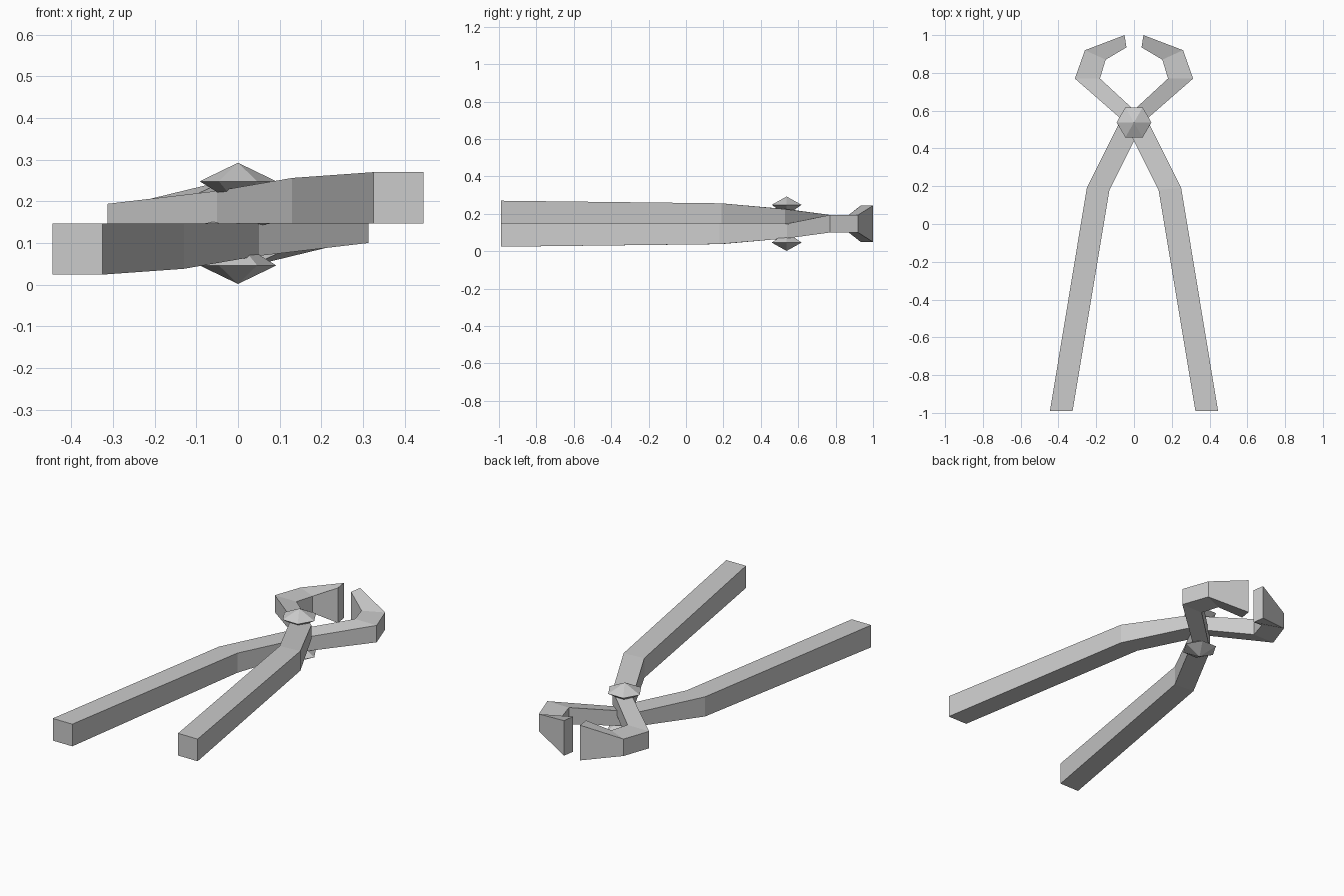
import bpy, bmesh, math
from mathutils import Matrix, Vector

cube = bpy.data.objects.get("Cube")
if cube:
    bpy.data.objects.remove(cube, do_unlink=True)

steel = bpy.data.materials.new("light_grey_steel")
steel.use_nodes = True
colour = (0.6, 0.6, 0.6, 1)
steel.diffuse_color = colour
steel.node_tree.nodes["Principled BSDF"].inputs["Base Color"].default_value = colour

MID = 0.147  # height of the plane where the two arms meet
flip = (Matrix.Translation((0, 0, MID)) @ Matrix.Rotation(math.pi, 4, 'Y')
        @ Matrix.Translation((0, 0, -MID)))


def loft(name, rings, matrix):
    """Skin a stack of equal-sized rings and close both ends."""
    bm = bmesh.new()
    loops = [[bm.verts.new(matrix @ Vector(p)) for p in ring] for ring in rings]
    n = len(loops[0])
    for a, b in zip(loops, loops[1:]):
        for i in range(n):
            j = (i + 1) % n
            bm.faces.new((a[i], a[j], b[j], b[i]))
    bm.faces.new(loops[0])
    bm.faces.new(loops[-1])
    bmesh.ops.remove_doubles(bm, verts=bm.verts, dist=0.0001)
    bmesh.ops.recalc_face_normals(bm, faces=bm.faces)
    mesh = bpy.data.meshes.new(name)
    bm.to_mesh(mesh)
    bm.free()
    mesh.materials.append(steel)
    obj = bpy.data.objects.new(name, mesh)
    bpy.context.collection.objects.link(obj)


# Arm sections from handle end to jaw tip: side A xy, side B xy, bottom, top
sections = [
    ((0.325, -0.99), (0.445, -0.99), MID, 0.27),
    ((0.13, 0.18), (0.25, 0.19), MID, 0.256),
    ((-0.05, 0.54), (0.08, 0.53), MID, 0.225),
    ((-0.313, 0.77), (-0.18, 0.77), 0.1, 0.194),
    ((-0.26, 0.92), (-0.15, 0.87), 0.1, 0.194),
    ((-0.05, 1.0), (-0.04, 0.935), 0.05, 0.245),
]
arm = [[(*a, lo), (*b, lo), (*b, hi), (*a, hi)] for a, b, lo, hi in sections]


# Hexagonal pointed rivet head: radius and height of each ring
def hexagon(radius, z):
    return [(radius * math.cos(k * math.pi / 3),
             0.538 + radius * math.sin(k * math.pi / 3), z) for k in range(6)]


head = [hexagon(r, z) for r, z in ((0.045, 0.19), (0.045, 0.219), (0.092, 0.248))]
tip = Vector((0, 0.538, 0.292))


def rivet(name, matrix):
    # The top ring shrinks to a tiny flat so the skin forms a point
    loft(name, head + [hexagon(0.001, tip.z)], matrix)


for side, matrix in (("upper", Matrix.Identity(4)), ("lower", flip)):
    loft(side + "_arm_and_jaw", arm, matrix)
    rivet(side + "_rivet_head", matrix)
